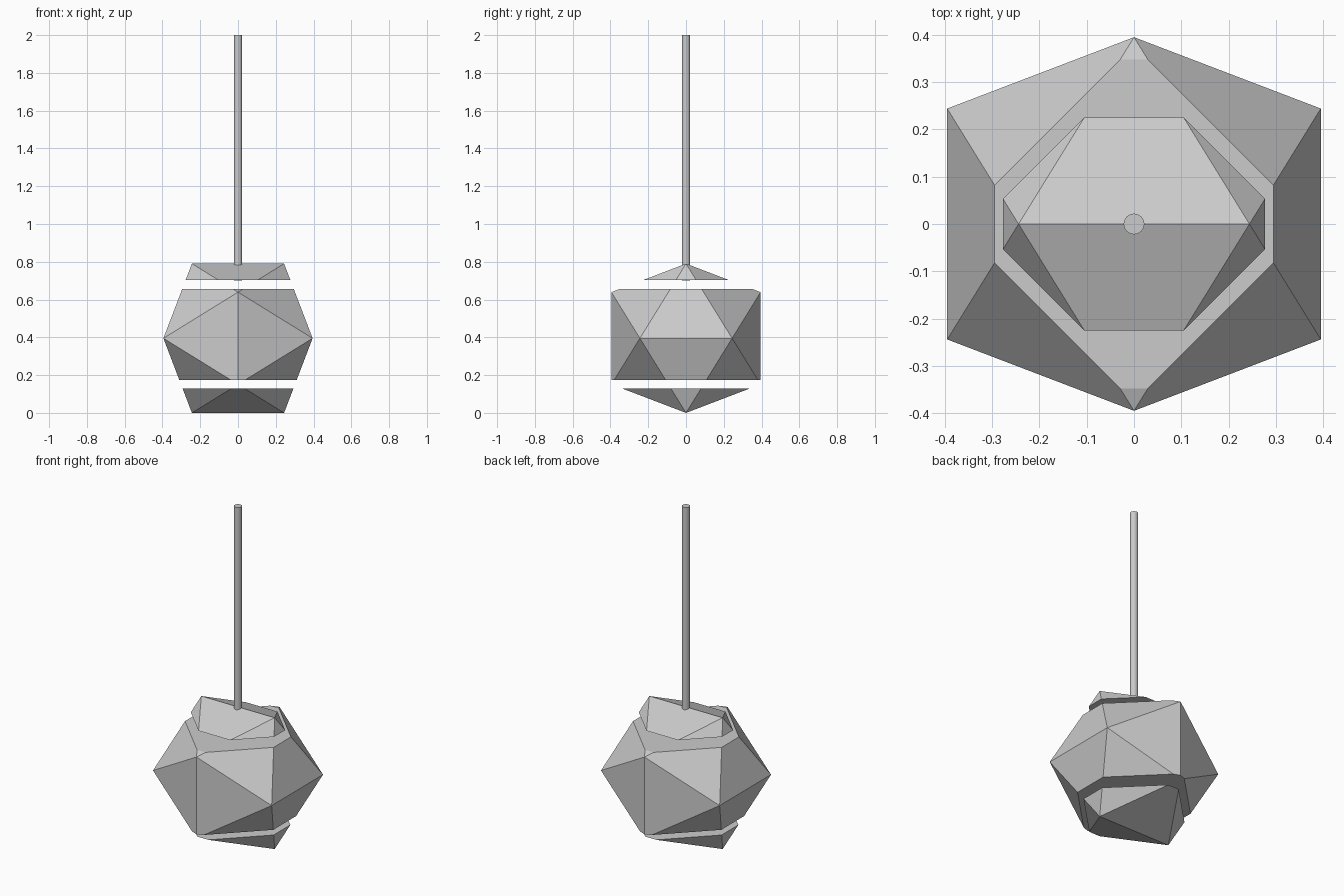
import bpy, bmesh
from mathutils import Vector

if "Cube" in bpy.data.objects:
    bpy.data.objects.remove(bpy.data.objects["Cube"])

A = 0.395               # long half-side of the golden rectangles
B = A * 0.618           # short half-side
CZ = A                  # centre height, lowest edge rests on z = 0


def finish(bm, name):
    bmesh.ops.recalc_face_normals(bm, faces=bm.faces)
    mesh = bpy.data.meshes.new(name)
    bm.to_mesh(mesh)
    bm.free()
    obj = bpy.data.objects.new(name, mesh)
    bpy.context.collection.objects.link(obj)
    return obj


def cut(bm, z, up):
    # Remove everything above (up) or below z and close the hole
    res = bmesh.ops.bisect_plane(
        bm, geom=bm.verts[:] + bm.edges[:] + bm.faces[:], dist=1e-5,
        plane_co=(0, 0, z), plane_no=(0, 0, 1),
        clear_outer=up, clear_inner=not up)
    edges = [e for e in res["geom_cut"] if isinstance(e, bmesh.types.BMEdge)]
    bmesh.ops.contextual_create(bm, geom=edges)


def slab(name, low=None, high=None):
    # Icosahedron from three crossed golden rectangles, sliced horizontally
    bm = bmesh.new()
    for s in (-1, 1):
        for t in (-1, 1):
            for co in ((s * B, 0, t * A), (s * A, t * B, 0), (0, s * A, t * B)):
                bm.verts.new(Vector(co) + Vector((0, 0, CZ)))
    bmesh.ops.convex_hull(bm, input=bm.verts[:])
    if high is not None:
        cut(bm, high, True)
    if low is not None:
        cut(bm, low, False)
    return finish(bm, name)


# Lamp shade in three separated slices
slab("shade_bottom", high=0.128)
slab("shade_middle", low=0.175, high=0.657)
slab("shade_top", low=0.704)

# Hanging rod
bpy.ops.mesh.primitive_cylinder_add(vertices=24, radius=0.022, depth=1.3,
                                    location=(0, 0, 1.35))
bpy.context.object.name = "hanging_rod"
